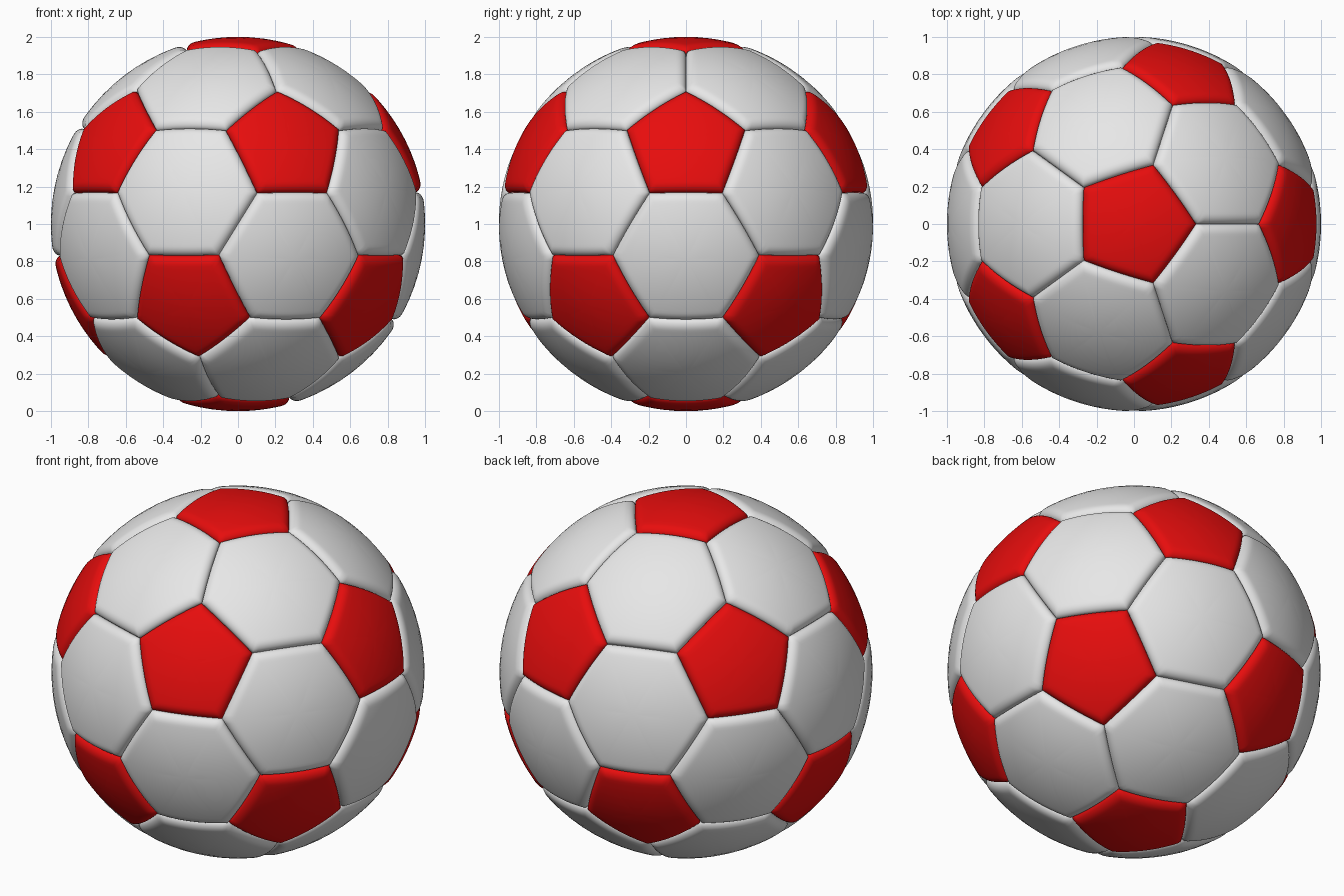
import bpy, bmesh, math
from mathutils import Vector
from itertools import combinations

if "Cube" in bpy.data.objects:
    bpy.data.objects.remove(bpy.data.objects["Cube"])

SEAM_DEPTH, SEAM_WIDTH = 0.04, 0.055
SIDE_STEPS = 14
# ring positions from panel centre (0) to seam (1), dense near the seam
RINGS = [0.2, 0.4, 0.58, 0.72, 0.8, 0.84, 0.87, 0.9, 0.925, 0.95, 0.968, 0.982, 0.993, 1.0]


def material(name, rgb):
    m = bpy.data.materials.new(name)
    m.diffuse_color = (*rgb, 1)
    m.use_nodes = True
    m.node_tree.nodes["Principled BSDF"].inputs["Base Color"].default_value = m.diffuse_color
    return m


red = material("red", (0.8, 0.004, 0.004))
white = material("white", (0.8, 0.8, 0.8))


def puffed(d, edge_normals):
    """Point on the ball, rounded down towards the panel's seams."""
    d = d.normalized()
    s = min(math.asin(max(0.0, min(1.0, d.dot(n)))) for n in edge_normals)
    k = max(0.0, 1 - s / SEAM_WIDTH)
    r = 1 - SEAM_DEPTH * (1 - math.sqrt(max(0.0, 1 - k * k)))
    return d * r + Vector((0, 0, 1))


def panel(name, corners, mat):
    centre = sum(corners, Vector()) / len(corners)
    axis = centre.normalized()
    # order the corners counter-clockwise seen from outside
    u = (corners[0] - centre).normalized()
    v = axis.cross(u)
    corners = sorted(corners, key=lambda c: math.atan2((c - centre).dot(v), (c - centre).dot(u)))
    n = len(corners)
    normals = [corners[i].cross(corners[(i + 1) % n]).normalized() for i in range(n)]
    rim = [corners[i].lerp(corners[(i + 1) % n], j / SIDE_STEPS)
           for i in range(n) for j in range(SIDE_STEPS)]
    bm = bmesh.new()
    hub = bm.verts.new(puffed(centre, normals))
    rings = [[bm.verts.new(puffed(centre.lerp(p, t), normals)) for p in rim] for t in RINGS]
    count = len(rim)
    for i in range(count):
        j = (i + 1) % count
        bm.faces.new((hub, rings[0][i], rings[0][j]))
        for a, b in zip(rings, rings[1:]):
            bm.faces.new((a[i], b[i], b[j], a[j]))
    for f in bm.faces:
        f.smooth = True
    mesh = bpy.data.meshes.new(name)
    bm.to_mesh(mesh)
    bm.free()
    mesh.materials.append(mat)
    bpy.context.collection.objects.link(bpy.data.objects.new(name, mesh))


# icosahedron points: two poles and two staggered rings of five
lat = math.atan(0.5)
ico = [Vector((0, 0, 1)), Vector((0, 0, -1))]
for i in range(5):
    for sign, shift in ((1, 0), (-1, 36)):
        a = math.radians(72 * i + shift)
        ico.append(Vector((math.cos(lat) * math.cos(a), math.cos(lat) * math.sin(a),
                           sign * math.sin(lat))))


def near(p, q):
    return 0.1 < (p - q).length < 1.2


# pentagon panels around each point
for i, p in enumerate(ico):
    panel(f"pentagon_panel_{i + 1}", [(2 * p + q) / 3 for q in ico if near(p, q)], red)

# hexagon panels between each three neighbouring points
triples = [t for t in combinations(ico, 3) if all(near(p, q) for p, q in combinations(t, 2))]
for i, t in enumerate(triples):
    panel(f"hexagon_panel_{i + 1}",
          [(2 * p + q) / 3 for p in t for q in t if p is not q], white)
